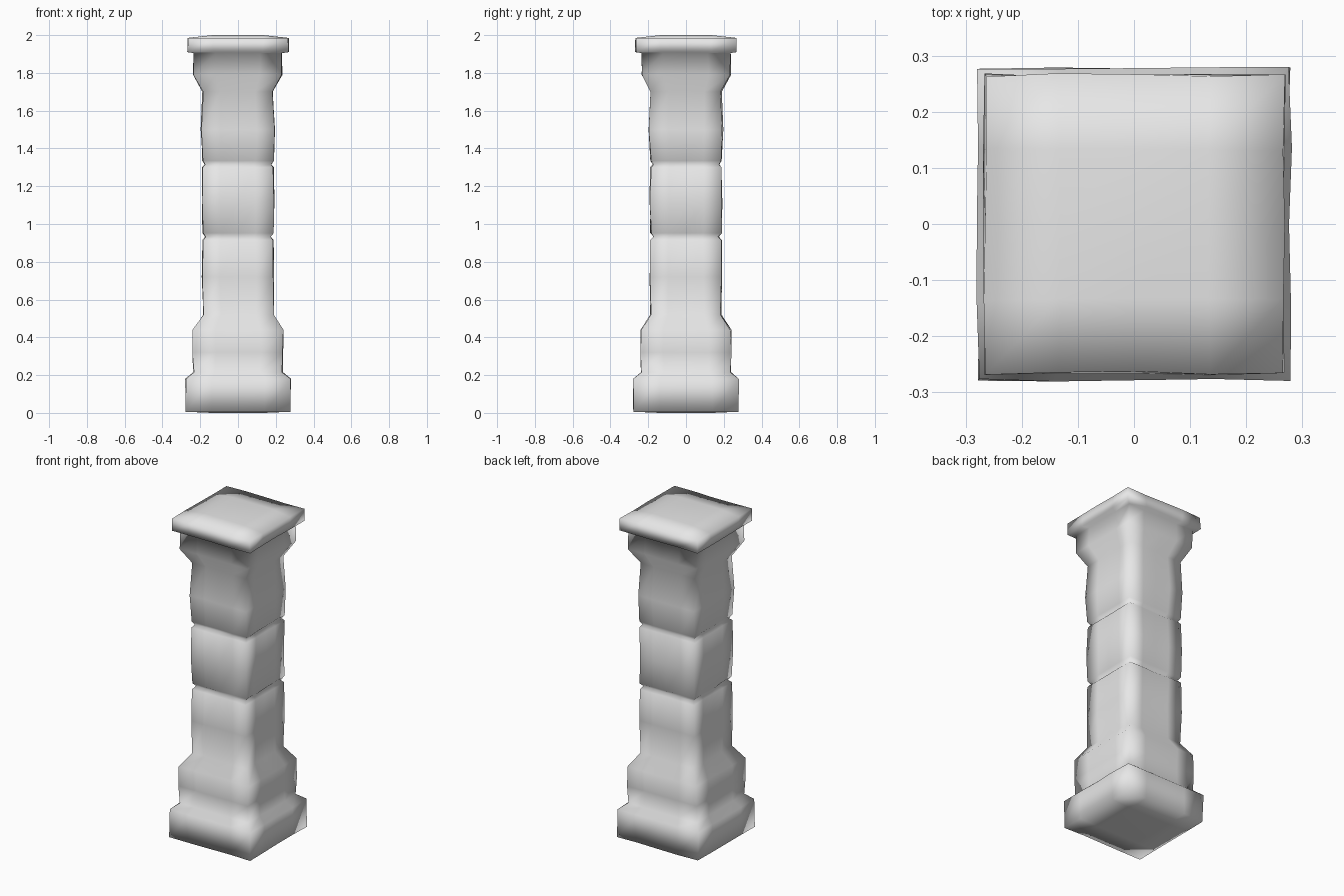
import bpy, bmesh, random
from mathutils import Vector

if "Cube" in bpy.data.objects:
    bpy.data.objects.remove(bpy.data.objects["Cube"])

random.seed(4)

# Square stone pillar: (height, half width) of each ring
PROFILE = [
    (0.006, 0.276), (0.18, 0.279),                                  # foot
    (0.215, 0.236), (0.32, 0.238), (0.44, 0.237), (0.52, 0.186),    # plinth
    (0.72, 0.189), (0.915, 0.187), (0.932, 0.171), (0.952, 0.187),  # lower block
    (1.12, 0.189), (1.30, 0.187), (1.315, 0.173), (1.335, 0.187),   # middle block
    (1.50, 0.194), (1.70, 0.186),                                   # upper block
    (1.79, 0.235), (1.905, 0.233),                                  # capital
    (1.91, 0.266), (1.985, 0.266),                                  # cap slab
]
STEPS = [-1, -0.5, 0, 0.5, 1]
N = len(STEPS) - 1


def square_loop():
    """Grid indices around the border of the square, counter-clockwise."""
    return ([(i, 0) for i in range(N)] + [(N, i) for i in range(N)] +
            [(N - i, N) for i in range(N)] + [(0, N - i) for i in range(N)])


def jitter(a):
    return random.uniform(-a, a)


LOOP = square_loop()
bm = bmesh.new()

# Slightly uneven, hand-cut rings
rings = []
for z, h in PROFILE:
    ring = []
    for i, j in LOOP:
        p = Vector((STEPS[i] * h + jitter(0.004), STEPS[j] * h + jitter(0.004), z))
        ring.append(bm.verts.new(p))
    rings.append(ring)

# Side walls
for lo, hi in zip(rings, rings[1:]):
    for k in range(len(LOOP)):
        m = (k + 1) % len(LOOP)
        bm.faces.new((lo[k], lo[m], hi[m], hi[k]))


def end_cap(ring, h, z, up):
    """Close an end with a grid of faces so the edges shade softly."""
    grid = {ij: v for ij, v in zip(LOOP, ring)}
    for i in range(1, N):
        for j in range(1, N):
            grid[i, j] = bm.verts.new((STEPS[i] * h, STEPS[j] * h, z))
    for i in range(N):
        for j in range(N):
            f = [grid[i, j], grid[i + 1, j], grid[i + 1, j + 1], grid[i, j + 1]]
            bm.faces.new(f if up else f[::-1])


end_cap(rings[0], PROFILE[0][1], 0.0, False)
end_cap(rings[-1], PROFILE[-1][1], 2.0, True)

for f in bm.faces:
    f.smooth = True

mesh = bpy.data.meshes.new("stone_pillar")
bm.to_mesh(mesh)
bm.free()

stone = bpy.data.materials.new("light grey stone")
stone.diffuse_color = (0.8, 0.8, 0.8, 1)
stone.use_nodes = True
stone.node_tree.nodes["Principled BSDF"].inputs["Base Color"].default_value = stone.diffuse_color
mesh.materials.append(stone)
pillar = bpy.data.objects.new("stone_pillar", mesh)
bpy.context.collection.objects.link(pillar)
